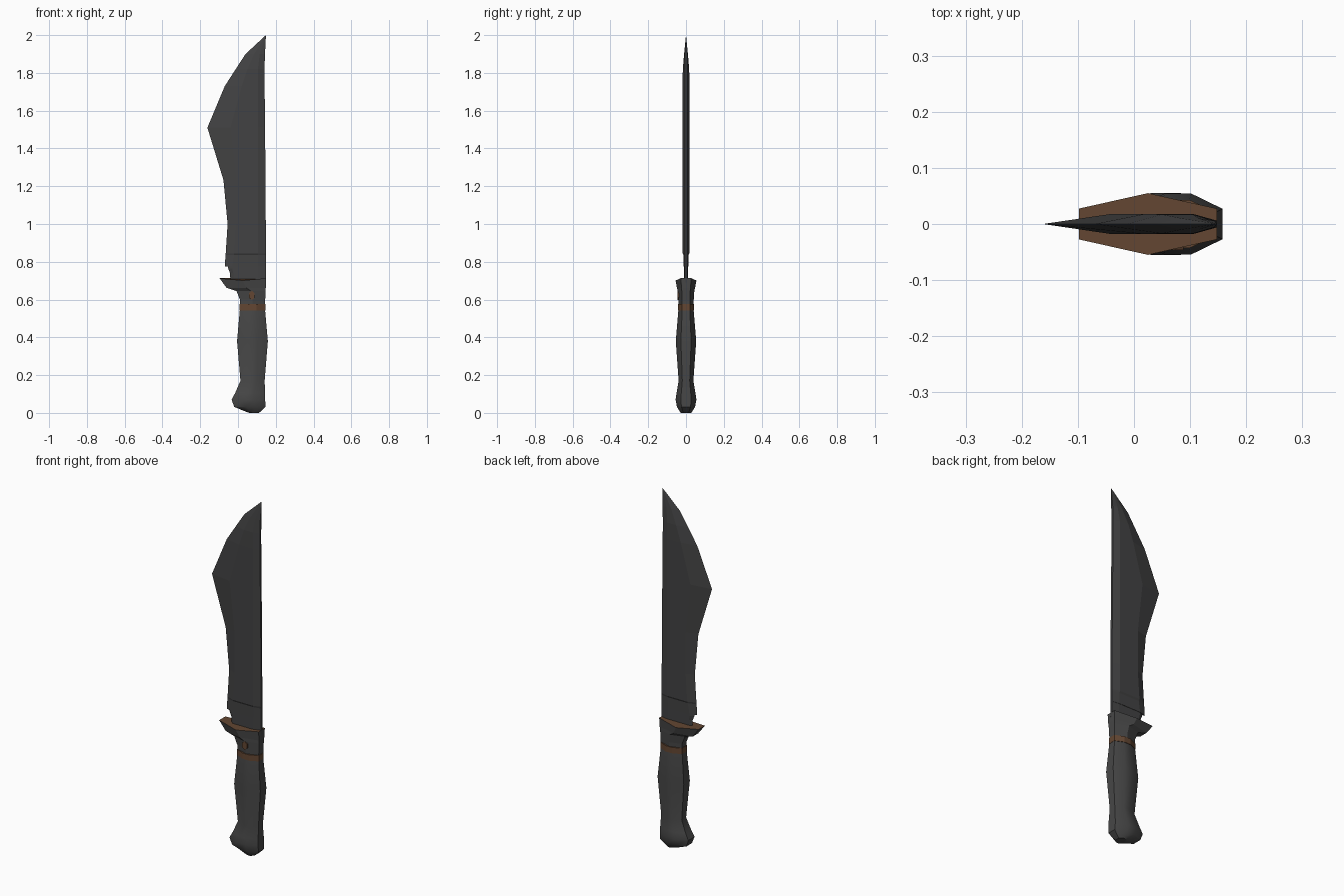
import bpy, bmesh, math


def material(name, rgb):
    m = bpy.data.materials.new(name)
    m.diffuse_color = (*rgb, 1)
    return m


STEEL = material("dark steel", (0.055, 0.055, 0.056))
GRIP = material("dark grip", (0.062, 0.062, 0.062))
BROWN = material("brown leather", (0.125, 0.062, 0.032))


def loft(name, rings, mats):
    """Skin a stack of equal-length point rings and cap both ends."""
    bm = bmesh.new()
    rows = [[bm.verts.new(p) for p in ring] for ring in rings]
    n = len(rows[0])
    for a, b in zip(rows, rows[1:]):
        for i in range(n):
            j = (i + 1) % n
            bm.faces.new((a[i], a[j], b[j], b[i]))
    bm.faces.new(rows[0][::-1])
    bm.faces.new(rows[-1])
    bmesh.ops.remove_doubles(bm, verts=bm.verts, dist=0.0002)
    bmesh.ops.recalc_face_normals(bm, faces=bm.faces)
    me = bpy.data.meshes.new(name)
    bm.to_mesh(me)
    bm.free()
    ob = bpy.data.objects.new(name, me)
    bpy.context.collection.objects.link(ob)
    for m in mats:
        me.materials.append(m)
    return ob


def blade_ring(z, edge, bevel, shoulder, spine, h):
    s = min(0.006, h)
    return [(edge, 0, z), (bevel, -h, z), (shoulder, -h, z), (spine, -s, z),
            (spine, s, z), (shoulder, h, z), (bevel, h, z)]


def grip_ring(z, xl, xr, h, mids=(0.36, 0.66), drop=0):
    e = h * 0.5
    front = [(xl, -e, z)] + [(xl + (xr - xl) * t, -h, z - drop) for t in mids] + [(xr, -e, z)]
    return front + [(x, -y, zz) for x, y, zz in reversed(front)]


# Blade: sharpened edge on -x, bevelled spine on +x
loft("blade", [blade_ring(*r) for r in [
    (0.775, -0.070, -0.03, 0.105, 0.148, 0.012),
    (0.835, -0.066, -0.02, 0.105, 0.148, 0.013),
    (0.845, -0.065, -0.02, 0.105, 0.148, 0.018),
    (1.000, -0.055, -0.01, 0.105, 0.147, 0.018),
    (1.233, -0.077, -0.01, 0.105, 0.146, 0.018),
    (1.510, -0.162, -0.04, 0.105, 0.143, 0.018),
    (1.730, -0.070, 0.02, 0.105, 0.141, 0.018),
    (1.820, -0.012, 0.05, 0.105, 0.140, 0.017),
    (1.900, 0.040, 0.085, 0.115, 0.143, 0.010),
    (2.000, 0.148, 0.148, 0.148, 0.148, 0.0)]], [STEEL])

# Unsharpened neck and the notch under the edge
loft("blade_neck", [blade_ring(*r) for r in [
    (0.690, -0.040, -0.025, 0.105, 0.148, 0.010),
    (0.740, -0.042, -0.025, 0.105, 0.148, 0.010),
    (0.765, -0.052, -0.030, 0.105, 0.148, 0.010),
    (0.785, -0.052, -0.030, 0.105, 0.148, 0.010)]], [STEEL])

# Guard with hooked finger stop, brown on the top faces
guard = loft("guard", [grip_ring(z, a, b, h, (0.5,), d) for z, a, b, h, d in [
    (0.570, 0.012, 0.143, 0.040, 0),
    (0.600, 0.010, 0.144, 0.041, 0),
    (0.645, -0.008, 0.146, 0.044, 0),
    (0.662, -0.060, 0.147, 0.048, 0),
    (0.713, -0.098, 0.148, 0.055, 0.012)]], [GRIP, BROWN])
for p in guard.data.polygons:
    if p.normal.z > 0.7:
        p.material_index = 1

# Brown collar between guard and grip
loft("collar", [grip_ring(z, 0.009, 0.145, 0.043) for z in (0.543, 0.576)], [BROWN])

# Grip swelling in the middle, flaring into the pommel
grip = loft("grip", [grip_ring(*r) for r in [
    (0.000, 0.060, 0.110, 0.028),
    (0.009, 0.035, 0.122, 0.034),
    (0.032, -0.020, 0.145, 0.048),
    (0.070, -0.034, 0.144, 0.055),
    (0.105, -0.015, 0.143, 0.050),
    (0.170, 0.013, 0.141, 0.039),
    (0.380, -0.005, 0.158, 0.054),
    (0.548, 0.010, 0.143, 0.040)]], [GRIP])
bpy.context.view_layer.objects.active = grip
grip.select_set(True)
bpy.ops.object.shade_smooth_by_angle(angle=math.radians(30))

# Rivet on the front of the guard
loft("rivet", [[(0.073 + 0.018 * math.cos(a), y, 0.622 + 0.024 * math.sin(a))
                for a in (math.tau * i / 6 + math.pi / 6 for i in range(6))]
               for y in (-0.035, -0.046)], [BROWN])
